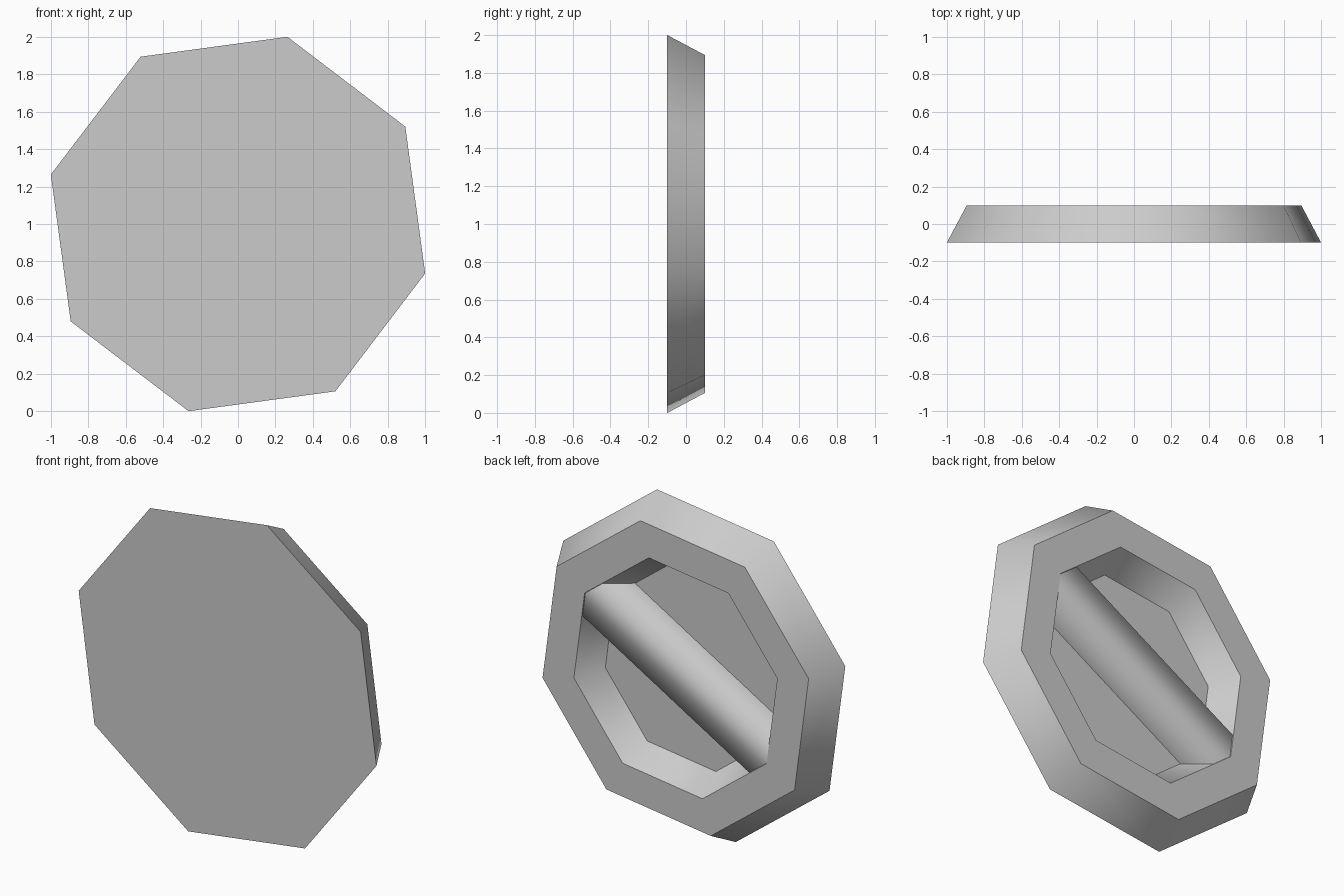
import bpy, bmesh, math
from mathutils import Vector

cube = bpy.data.objects.get("Cube")
if cube:
    bpy.data.objects.remove(cube, do_unlink=True)

SIDES = 8
TURN = math.radians(30.2)          # angle of the first octagon corner
CENTRE = Vector((0, 0, 1))

grey = bpy.data.materials.new("plain grey")
grey.use_nodes = True
colour = (0.6, 0.6, 0.6, 1)
grey.diffuse_color = colour
grey.node_tree.nodes["Principled BSDF"].inputs["Base Color"].default_value = colour


def finish(name, bm, angle):
    """Turn a bmesh into a smooth-shaded object with sharp creases."""
    mesh = bpy.data.meshes.new(name)
    bm.to_mesh(mesh)
    bm.free()
    mesh.materials.append(grey)
    obj = bpy.data.objects.new(name, mesh)
    bpy.context.collection.objects.link(obj)
    bpy.ops.object.select_all(action="DESELECT")
    obj.select_set(True)
    bpy.context.view_layer.objects.active = obj
    bpy.ops.object.shade_smooth_by_angle(angle=math.radians(angle))
    return obj


def octagon(bm, radius, y):
    angles = [TURN + math.tau * i / SIDES for i in range(SIDES)]
    return [bm.verts.new(CENTRE + Vector((radius * math.cos(a), y, radius * math.sin(a))))
            for a in angles]


# Octagonal dish: flat front, tapered side, back rim, tapered recess and its floor
bm = bmesh.new()
profile = [(1.035, -0.1), (0.925, 0.1), (0.707, 0.1), (0.608, -0.065)]
loops = [octagon(bm, r, y) for r, y in profile]
for a, b in zip(loops, loops[1:]):
    for i in range(SIDES):
        j = (i + 1) % SIDES
        bm.faces.new((a[i], a[j], b[j], b[i]))
bm.faces.new(loops[0])
bm.faces.new(loops[-1])
bmesh.ops.recalc_face_normals(bm, faces=bm.faces)
finish("dish", bm, 50)

# Grip bar across the recess, corner to corner, with its ends buried in the rim
bm = bmesh.new()
along = Vector((math.cos(TURN), 0, math.sin(TURN)))
across = Vector((-math.sin(TURN), 0, math.cos(TURN)))
section = [(-0.16, -0.066), (-0.135, 0.096), (0.135, 0.096), (0.16, -0.066)]
ends = [[bm.verts.new(CENTRE + along * s + across * w + Vector((0, y, 0)))
         for w, y in section] for s in (-0.73, 0.73)]
for i in range(3):
    bm.faces.new((ends[0][i], ends[0][i + 1], ends[1][i + 1], ends[1][i]))
for face in bm.faces:
    if face.normal.length == 0:
        face.normal_update()
# Point the faces outwards, towards the back
bm.normal_update()
if sum(f.normal.y for f in bm.faces) < 0:
    bmesh.ops.reverse_faces(bm, faces=bm.faces)
finish("grip_bar", bm, 100)
